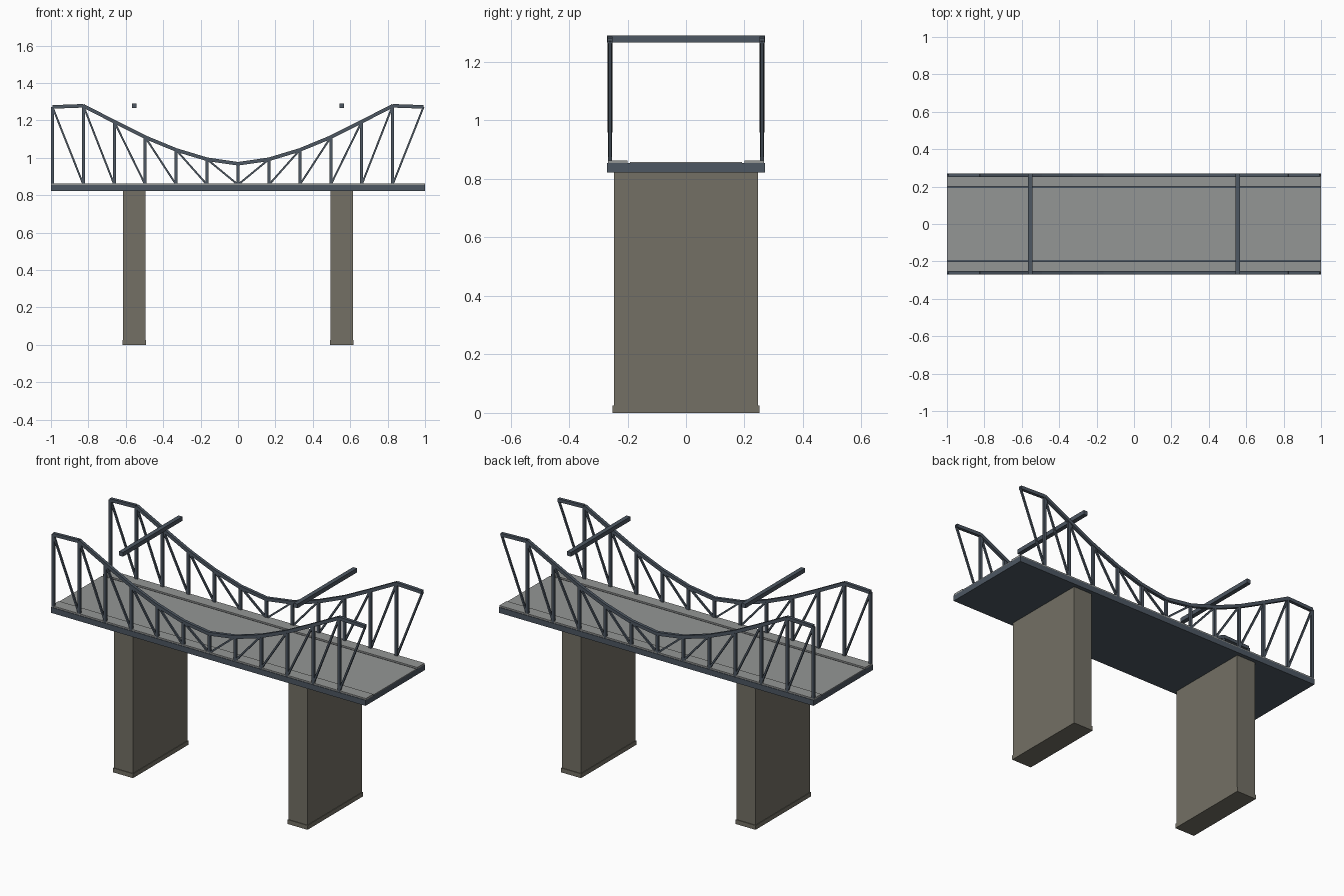
import bpy, math
from mathutils import Vector

if "Cube" in bpy.data.objects:
    bpy.data.objects.remove(bpy.data.objects["Cube"])


def material(name, rgb):
    m = bpy.data.materials.new(name)
    m.diffuse_color = (*rgb, 1)
    m.use_nodes = True
    m.node_tree.nodes["Principled BSDF"].inputs["Base Color"].default_value = m.diffuse_color
    return m


STEEL = material("slate steel", (0.074, 0.095, 0.122))
CONCRETE = material("brown concrete", (0.172, 0.162, 0.130))
PAVING = material("grey paving", (0.296, 0.305, 0.301))


def make(name, verts, faces, mat):
    me = bpy.data.meshes.new(name)
    me.from_pydata(verts, [], faces)
    me.materials.append(mat)
    ob = bpy.data.objects.new(name, me)
    bpy.context.collection.objects.link(ob)
    return ob


QUADS = [(0, 1, 3, 2), (4, 6, 7, 5), (0, 4, 5, 1), (2, 3, 7, 6), (0, 2, 6, 4), (1, 5, 7, 3)]


def box(name, x, y, z, mat):
    """Axis-aligned box from (low, high) ranges."""
    return make(name, [(a, b, c) for a in x for b in y for c in z], QUADS, mat)


def bars(name, spans, y, wide, deep):
    """Square-ended bars between (x, z) points in the plane at y."""
    verts, faces = [], []
    for a, b in spans:
        a, b = Vector((a[0], y, a[1])), Vector((b[0], y, b[1]))
        d = (b - a).normalized()
        n = Vector((-d.z, 0, d.x)) * wide / 2
        s = Vector((0, deep / 2, 0))
        k = len(verts)
        verts += [p + i * s + j * n for p in (a, b) for i in (-1, 1) for j in (-1, 1)]
        faces += [tuple(k + i for i in q) for q in QUADS]
    return make(name, verts, faces, STEEL)


# deck, road and raised footways
box("deck", (-1, 1), (-0.27, 0.27), (0.822, 0.854), STEEL)
box("road_surface", (-1, 1), (-0.192, 0.192), (0.853, 0.858), PAVING)
for side, s in (("front", -1), ("back", 1)):
    box(side + "_footway", (-1, 1), sorted((s * 0.2, s * 0.267)), (0.853, 0.863), PAVING)

# piers with footings, and overhead cross beams
for side, cx in (("left", -0.555), ("right", 0.555)):
    box(side + "_pier", (cx - 0.06, cx + 0.06), (-0.247, 0.247), (0.02, 0.823), CONCRETE)
    box(side + "_footing", (cx - 0.063, cx + 0.063), (-0.251, 0.251), (0, 0.025), CONCRETE)
    box(side + "_cross_beam", (cx - 0.0125, cx + 0.0125), (-0.27, 0.27), (1.267, 1.291), STEEL)

# side trusses: curved top chord, posts and diagonals falling towards midspan
heights = [0.968, 0.992, 1.042, 1.11, 1.193, 1.278, 1.272]
STEP, BASE = 0.992 / 6, 0.856
top = [(i * STEP, heights[abs(i)]) for i in range(-6, 7)]
foot = [(x, BASE) for x, z in top]
diagonals = [(top[i], foot[i + 1]) for i in range(6)]
diagonals += [(foot[i], top[i + 1]) for i in range(6, 12)]
for side, y in (("front", -0.26), ("back", 0.26)):
    bars(side + "_top_chord", list(zip(top, top[1:])), y, 0.019, 0.018)
    bars(side + "_posts", list(zip(foot, top))[:-1], y, 0.016, 0.014)
    bars(side + "_diagonals", diagonals, y, 0.010, 0.010)
